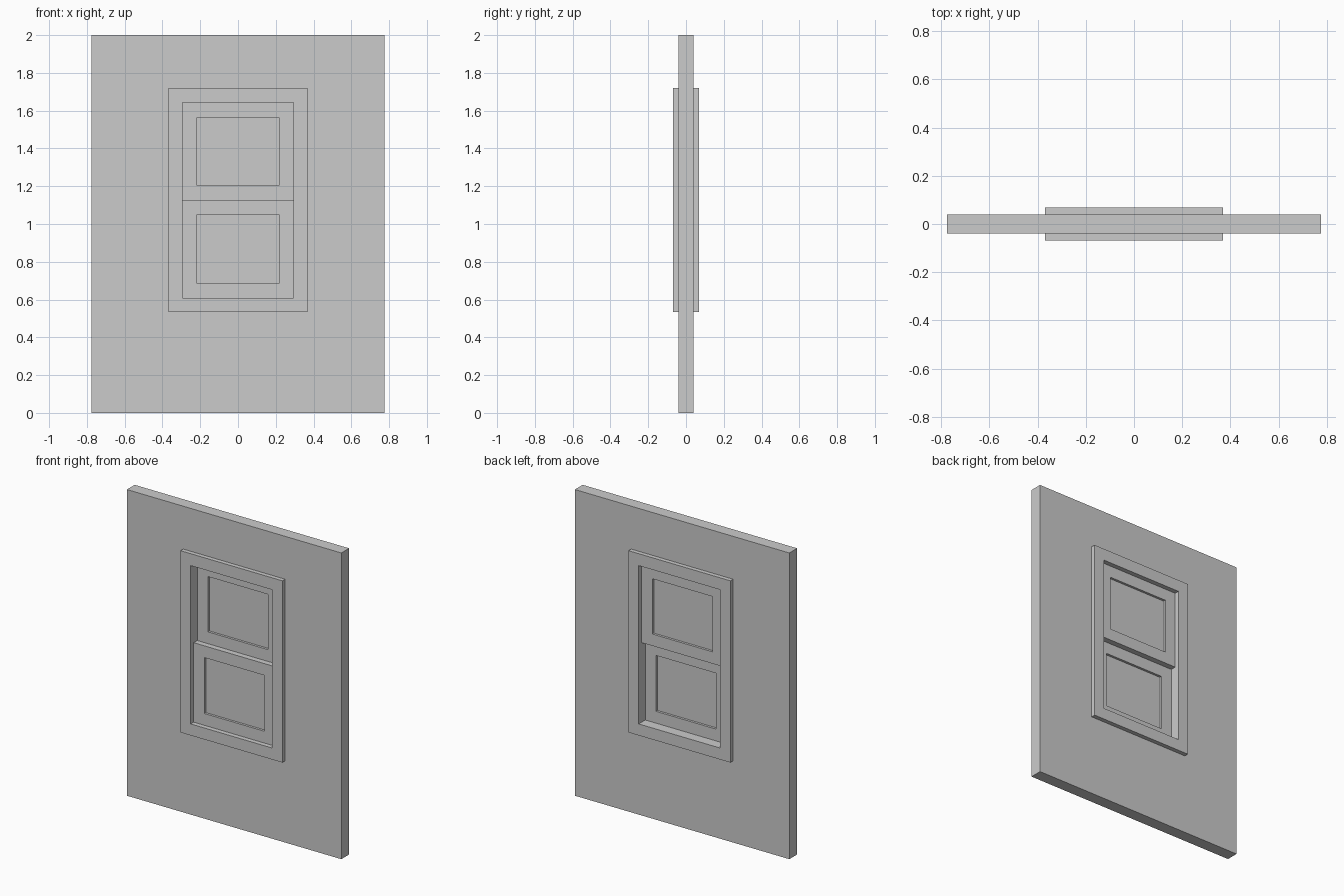
import bpy, bmesh

if "Cube" in bpy.data.objects:
    bpy.data.objects.remove(bpy.data.objects["Cube"])


def finish(name, bm):
    bmesh.ops.recalc_face_normals(bm, faces=bm.faces)
    mesh = bpy.data.meshes.new(name)
    bm.to_mesh(mesh)
    bm.free()
    obj = bpy.data.objects.new(name, mesh)
    bpy.context.collection.objects.link(obj)
    return obj


def loop(bm, w, z0, z1, y):
    return [bm.verts.new((x, y, z)) for x, z in ((-w, z0), (w, z0), (w, z1), (-w, z1))]


def ring(name, outer, inner, y0, y1):
    """Rectangular frame; outer and inner are (half width, bottom, top)."""
    bm = bmesh.new()
    loops = [loop(bm, *r, y) for r, y in ((outer, y0), (inner, y0), (inner, y1), (outer, y1))]
    for k in range(4):
        a, b = loops[k], loops[(k + 1) % 4]
        for i in range(4):
            j = (i + 1) % 4
            bm.faces.new((a[i], a[j], b[j], b[i]))
    return finish(name, bm)


def slab(name, rect, y0, y1):
    bm = bmesh.new()
    a, b = loop(bm, *rect, y0), loop(bm, *rect, y1)
    bm.faces.new(a)
    bm.faces.new(b[::-1])
    for i in range(4):
        j = (i + 1) % 4
        bm.faces.new((a[i], b[i], b[j], a[j]))
    return finish(name, bm)


FRAME = (0.368, 0.533, 1.72)
OPENING = (0.294, 0.608, 1.642)

# Wall panel and the casing passing through it
ring("wall", (0.775, 0, 2), FRAME, -0.04, 0.04)
ring("window_frame", FRAME, OPENING, -0.068, 0.068)

# Lower sash sits forward, upper sash sits behind it; each holds a thin pane
MEET, BORDER, DEPTH = 1.127, 0.077, 0.037
for part, z0, z1, y in (("lower", 0.608, MEET, -DEPTH), ("upper", MEET, 1.642, 0)):
    pane = (0.294 - BORDER, z0 + BORDER, z1 - BORDER)
    ring(part + "_sash", (0.294, z0, z1), pane, y, y + DEPTH)
    mid = y + DEPTH / 2
    slab(part + "_glass", pane, mid - 0.003, mid + 0.003)
